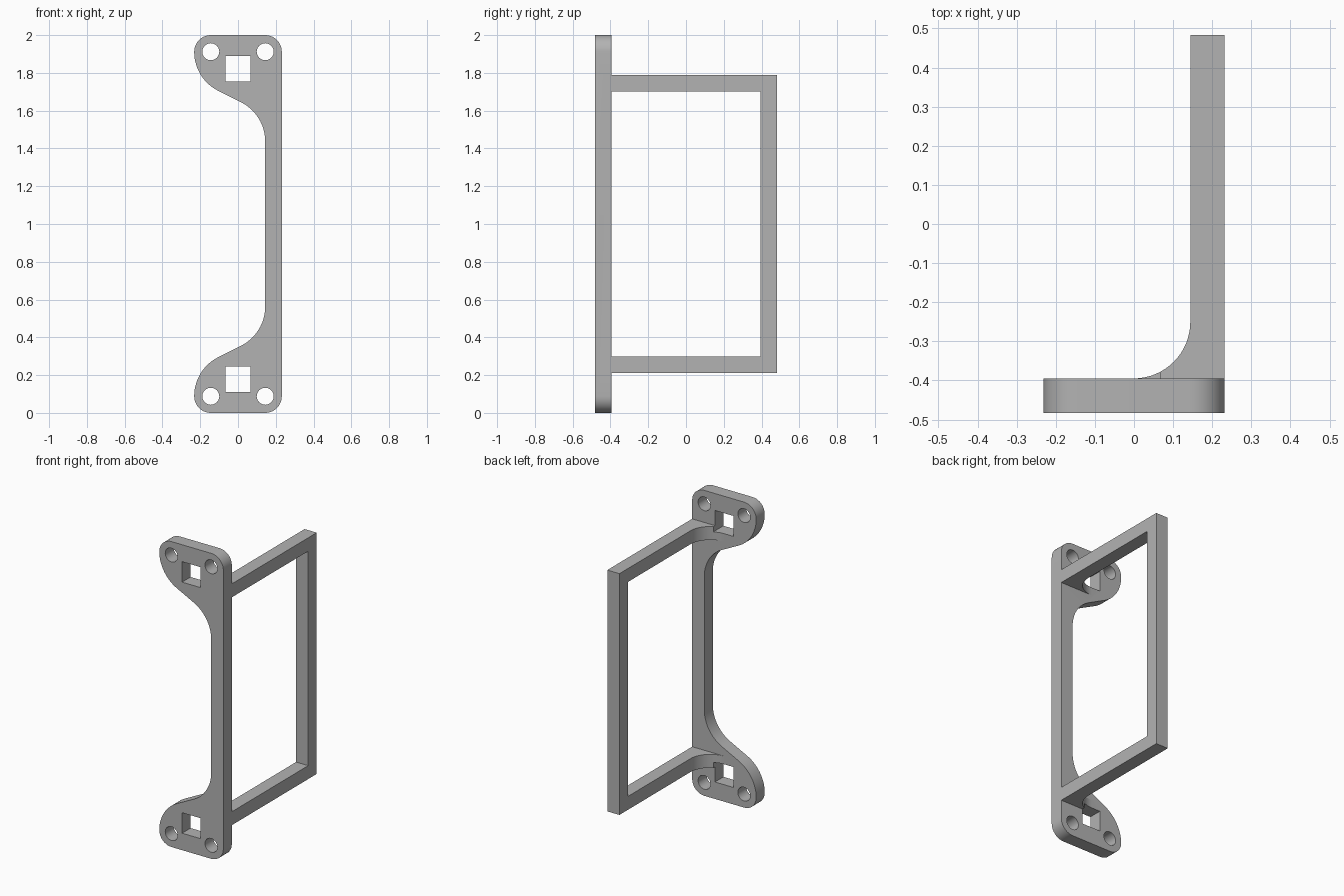
import bpy, bmesh
from math import sin, cos, pi, radians, atan2, acos, hypot
from mathutils import Vector

cube = bpy.data.objects.get("Cube")
if cube:
    bpy.data.objects.remove(cube)

W = 0.232                      # half width, also the big curve radius
T = 0.088                      # bar thickness and small corner radius
FRONT, REAR = -0.483, 0.483
BACK = FRONT + T               # rear face of the plate
INNER = W - T                  # inner edge of the narrow bar
HEIGHT = 2.0

grey = bpy.data.materials.new("grey")
grey.use_nodes = True
grey.diffuse_color = (0.45, 0.45, 0.45, 1)
grey.node_tree.nodes["Principled BSDF"].inputs["Base Color"].default_value = grey.diffuse_color


def arc(cx, cy, r, start, end, steps):
    angles = [start + (end - start) * i / steps for i in range(steps + 1)]
    return [(cx + r * cos(a), cy + r * sin(a)) for a in angles]


def prism(name, points, direction):
    """Extrude a closed 3D outline along a vector."""
    bm = bmesh.new()
    face = bm.faces.new([bm.verts.new(p) for p in points])
    grown = bmesh.ops.extrude_face_region(bm, geom=[face], use_keep_orig=True)
    moved = [v for v in grown["geom"] if isinstance(v, bmesh.types.BMVert)]
    bmesh.ops.translate(bm, verts=moved, vec=Vector(direction))
    bmesh.ops.recalc_face_normals(bm, faces=bm.faces)
    mesh = bpy.data.meshes.new(name)
    bm.to_mesh(mesh)
    bm.free()
    mesh.materials.append(grey)
    obj = bpy.data.objects.new(name, mesh)
    bpy.context.collection.objects.link(obj)
    return obj


def combine(target, other, operation):
    mod = target.modifiers.new(operation, "BOOLEAN")
    mod.operation, mod.object, mod.solver = operation, other, "EXACT"
    bpy.context.view_layer.objects.active = target
    bpy.ops.object.modifier_apply(modifier=mod.name)
    bpy.data.objects.remove(other)


def mirrored(z):
    return HEIGHT - z


# Mounting plate: two curved ears joined by a narrow bar
ear_z, bend_x, bend_z = T, INNER - W, 0.563
turn = atan2(bend_z - ear_z, bend_x) + acos(2 * W / hypot(bend_x, bend_z - ear_z))
lower = arc(INNER, T, T, 0, -pi / 2, 10)
lower += arc(-INNER, T, T, -pi / 2, -pi, 10)
lower += arc(0, ear_z, W, pi, turn, 14)[1:]
lower += arc(bend_x, bend_z, W, turn - pi, 0, 14)
upper = [(x, mirrored(z)) for x, z in reversed(lower)]
bracket = prism("bracket", [(x, FRONT, z) for x, z in lower + upper], (0, T, 0))

# Arms with a rounded gusset where they meet the plate
R = 0.145
side = [(W, FRONT + T / 2), (W, REAR - T), (INNER, REAR - T)]
side += arc(INNER - R, BACK + R, R, 0, -pi / 2, 16) + [(INNER - R, FRONT + T / 2)]
arm_z = 0.21
for z in (arm_z, mirrored(arm_z) - T):
    combine(bracket, prism("arm", [(x, y, z) for x, y in side], (0, 0, T)), "UNION")

# Rear upright joining the arms
foot = [(INNER, REAR - T), (W, REAR - T), (W, REAR), (INNER, REAR)]
rear_bar = prism("rear_bar", [(x, y, arm_z) for x, y in foot], (0, 0, HEIGHT - 2 * arm_z))
combine(bracket, rear_bar, "UNION")

# Screw holes and square windows in both ears
S = 0.067
square = [(-S, -S), (S, -S), (S, S), (-S, S)]
circle = arc(0, 0, 0.045, 0, 2 * pi, 32)[:-1]
for outline, cx, cz in ((circle, -INNER, T), (circle, INNER, T), (square, 0, 0.178)):
    for z in (cz, mirrored(cz)):
        # the window also trims the gusset; screw holes only pass the plate
        depth = T + 0.2
        points = [(cx + x, FRONT - 0.05, z + h) for x, h in outline]
        combine(bracket, prism("cutter", points, (0, depth, 0)), "DIFFERENCE")

bpy.ops.object.select_all(action="DESELECT")
bracket.select_set(True)
bpy.context.view_layer.objects.active = bracket
bpy.ops.object.shade_smooth_by_angle(angle=radians(30))
